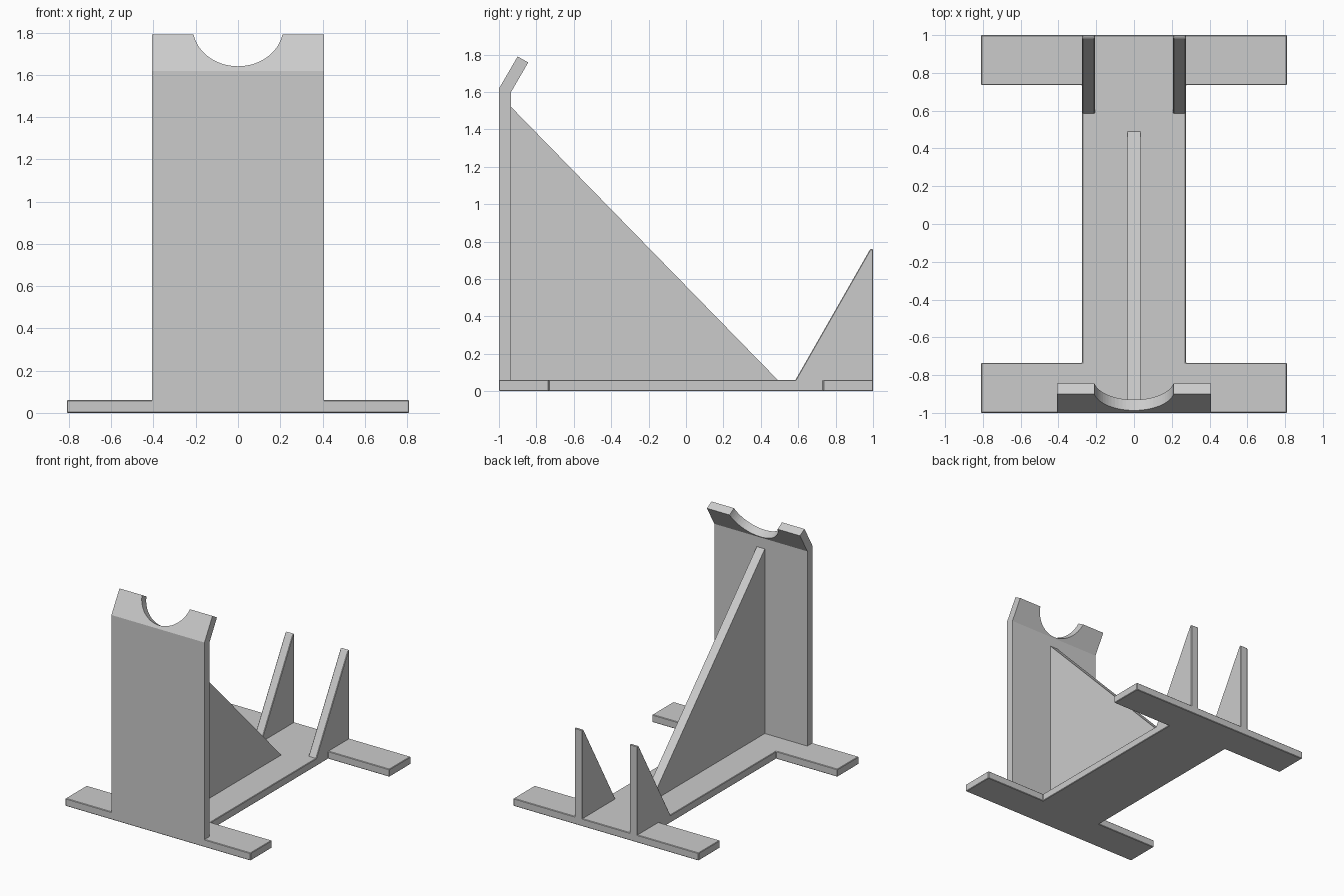
import bpy, bmesh, math
from mathutils import Vector, Matrix

cube = bpy.data.objects.get("Cube")
if cube:
    bpy.data.objects.remove(cube, do_unlink=True)

grey = bpy.data.materials.new("plain grey")
grey.use_nodes = True
COLOUR = (0.6, 0.6, 0.6, 1)
grey.diffuse_color = COLOUR
grey.node_tree.nodes["Principled BSDF"].inputs["Base Color"].default_value = COLOUR

BASE_TOP = 0.06
SINK = 0.03  # how deep upright parts sit in the base


def prism(name, outline, start, depth, bevel=0.004):
    """Extrude an outline of 3D points along a depth vector."""
    bm = bmesh.new()
    face = bm.faces.new([bm.verts.new(Vector(p) + Vector(start)) for p in outline])
    moved = bmesh.ops.extrude_face_region(bm, geom=[face])["geom"]
    verts = [v for v in moved if isinstance(v, bmesh.types.BMVert)]
    bmesh.ops.translate(bm, verts=verts, vec=depth)
    bmesh.ops.recalc_face_normals(bm, faces=bm.faces)
    mesh = bpy.data.meshes.new(name)
    bm.to_mesh(mesh)
    bm.free()
    mesh.materials.append(grey)
    obj = bpy.data.objects.new(name, mesh)
    bpy.context.collection.objects.link(obj)
    if bevel:
        mod = obj.modifiers.new("soft edges", "BEVEL")
        mod.width = bevel
        mod.segments = 1
        mod.limit_method = "ANGLE"
    return obj


def side_prism(name, profile, x0, x1, bevel=0.004):
    """Extrude a (y, z) side profile across x."""
    return prism(name, [(0, y, z) for y, z in profile], (x0, 0, 0), (x1 - x0, 0, 0), bevel)


# Base: two cross feet joined by a wide spine
right_half = [(0.81, -1), (0.81, -0.735), (0.275, -0.735),
              (0.275, 0.735), (0.81, 0.735), (0.81, 1)]
outline = right_half + [(-x, y) for x, y in reversed(right_half)]
prism("base", [(x, y, 0) for x, y in outline], (0, 0, 0), (0, 0, BASE_TOP))

# Front upright with a lip bent inwards at the top
tilt = math.radians(30)
along = Vector((0, math.sin(tilt), math.cos(tilt)))
inward = Vector((0, math.cos(tilt), -math.sin(tilt)))
lip_top = Vector((0, -0.9, 1.79))
lip_back = lip_top + inward * 0.065
upright = side_prism("front_upright",
                     [(-1, SINK), (-1, 1.618), lip_top.yz, lip_back.yz,
                      (-0.935, 1.6), (-0.935, SINK)], -0.407, 0.407, 0)

# Round notch cut square through the lip
RADIUS = 0.214
centre = lip_top + along * 0.041
rim = [Vector((math.cos(a), 0, 0)) * RADIUS + along * math.sin(a) * RADIUS
       for a in (math.tau * i / 64 for i in range(64))]
cutter = prism("notch_cutter", rim, centre - inward * 0.06, inward * 0.185, 0)
cutter.hide_render = True
cutter.hide_viewport = True
cut = upright.modifiers.new("notch", "BOOLEAN")
cut.operation = "DIFFERENCE"
cut.solver = "EXACT"
cut.object = cutter

# Triangular rib bracing the upright
side_prism("centre_rib", [(-0.95, SINK), (-0.95, 1.535), (0.52, SINK)], -0.035, 0.035, 0)

# Pair of rear fins
for name, side in (("left_rear_fin", 1), ("right_rear_fin", -1)):
    side_prism(name, [(0.568, SINK), (0.985, 0.76), (1, 0.76), (1, SINK)],
               side * 0.207, side * 0.275)
